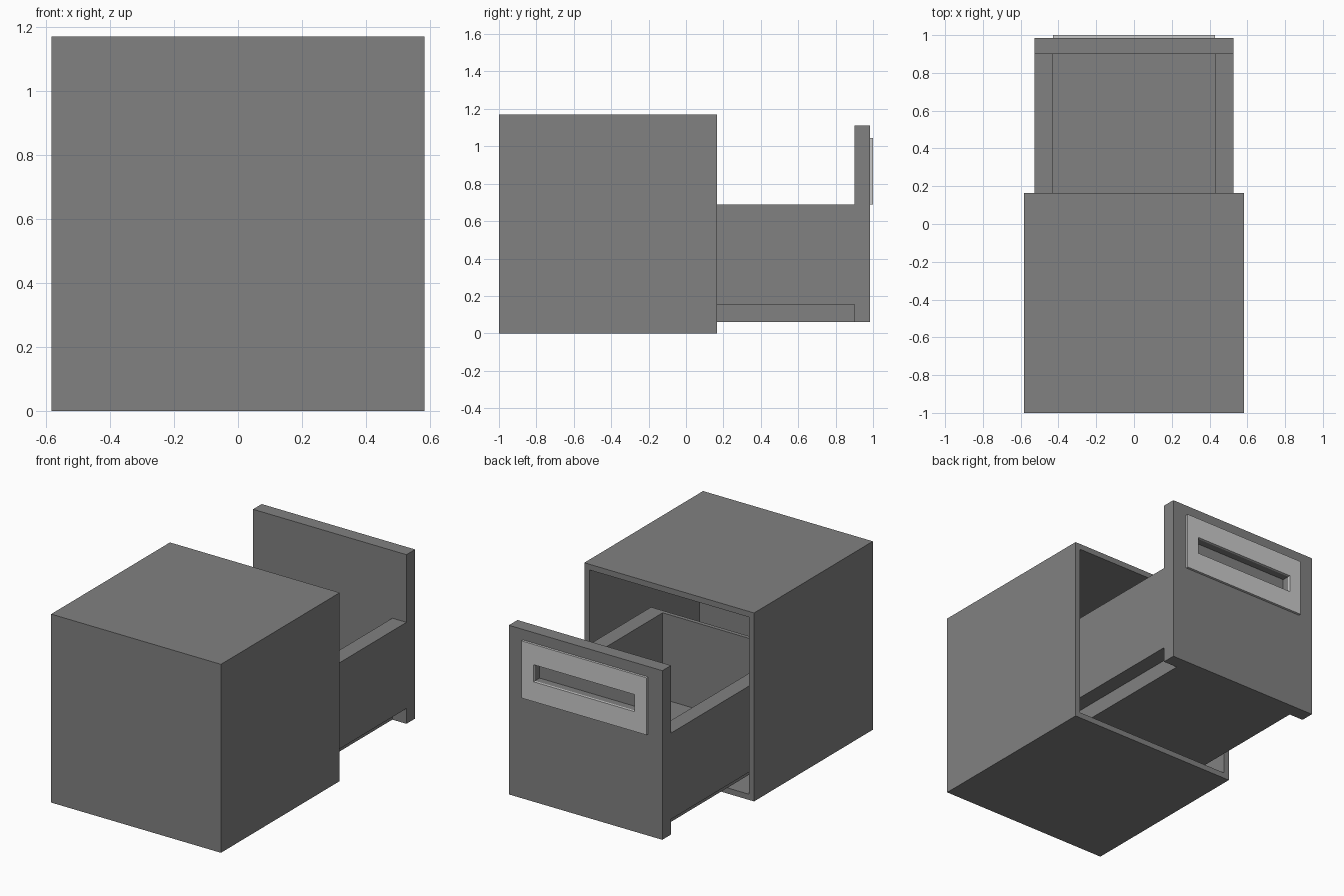
import bpy, bmesh
from mathutils import Vector

if "Cube" in bpy.data.objects:
    bpy.data.objects.remove(bpy.data.objects["Cube"])


def paint(name, value):
    mat = bpy.data.materials.new(name)
    mat.diffuse_color = (value, value, value, 1)
    mat.use_nodes = True
    mat.node_tree.nodes["Principled BSDF"].inputs["Base Color"].default_value = mat.diffuse_color
    return mat


DARK = paint("dark_grey", 0.22)
LIGHT = paint("light_grey", 0.55)


def box(name, lo, hi, mat=DARK):
    """Axis-aligned box between two corners."""
    lo, hi = Vector(lo), Vector(hi)
    mesh = bpy.data.meshes.new(name)
    bm = bmesh.new()
    bmesh.ops.create_cube(bm, size=1)
    for v in bm.verts:
        v.co = (lo + hi) / 2 + v.co * (hi - lo)
    bm.to_mesh(mesh)
    bm.free()
    mesh.materials.append(mat)
    obj = bpy.data.objects.new(name, mesh)
    bpy.context.collection.objects.link(obj)
    return obj


def hollow(obj, rim, depth):
    """Inset the +y face by rim and push it inwards by depth."""
    bm = bmesh.new()
    bm.from_mesh(obj.data)
    bm.normal_update()
    face = max(bm.faces, key=lambda f: f.normal.y)
    bmesh.ops.inset_region(bm, faces=[face], thickness=rim)
    inner = bmesh.ops.extrude_discrete_faces(bm, faces=[face])["faces"][0]
    bmesh.ops.translate(bm, verts=inner.verts, vec=(0, -depth, 0))
    bmesh.ops.recalc_face_normals(bm, faces=bm.faces)
    bm.to_mesh(obj.data)
    bm.free()


# Cabinet shell, open at the +y side
cabinet = box("cabinet", (-0.583, -1, 0), (0.583, 0.165, 1.17))
hollow(cabinet, 0.05, 1.08)

# Drawer tray
box("drawer_bottom", (-0.43, -0.41, 0.06), (0.43, 0.9, 0.155))
box("drawer_back", (-0.43, -0.41, 0.155), (0.43, -0.385, 0.69))
side = box("drawer_sides", (0.43, -0.41, 0.155), (0.527, 0.9, 0.69))
side.modifiers.new("mirror", "MIRROR").use_clip = False

# Drawer front and handle plate
front = box("drawer_front", (-0.527, 0.9, 0.06), (0.527, 0.985, 1.11))
plate = box("handle_plate", (-0.43, 0.985, 0.69), (0.43, 1.0, 1.045), LIGHT)

# Finger slot cut through the plate and into the front
slot = box("slot_cutter", (-0.347, 0.94, 0.813), (0.347, 1.1, 0.919))
slot.hide_render = True
slot.hide_viewport = True
for part in (front, plate):
    cut = part.modifiers.new("slot", "BOOLEAN")
    cut.operation = "DIFFERENCE"
    cut.solver = "EXACT"
    cut.object = slot
